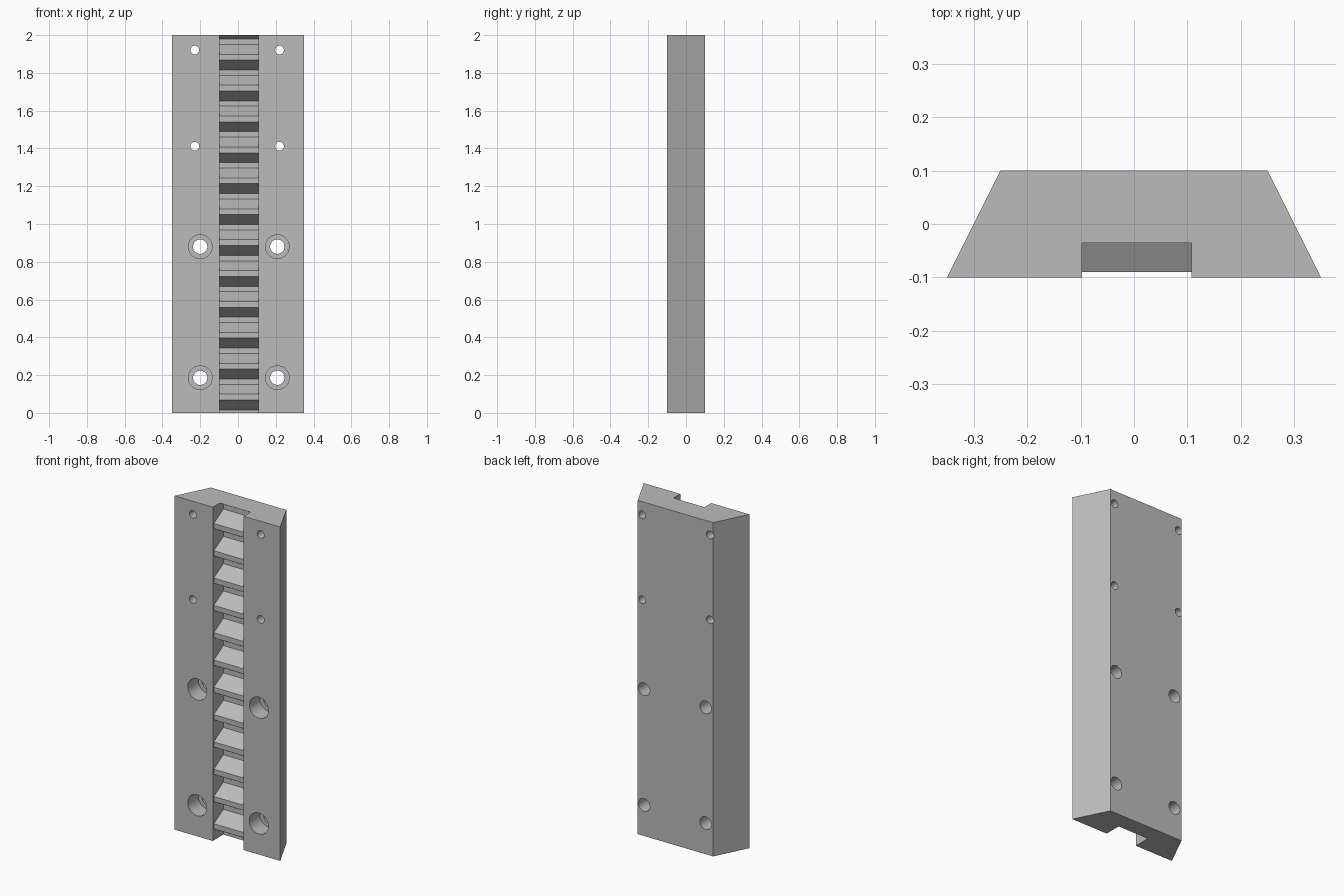
import bpy
import bmesh
import math
from mathutils import Matrix, Vector

cube = bpy.data.objects.get("Cube")
if cube:
    bpy.data.objects.remove(cube, do_unlink=True)

HEIGHT = 2.0
FRONT, BACK = -0.1, 0.1

steel = bpy.data.materials.new("plain grey")
steel.use_nodes = True
grey = (0.5, 0.5, 0.5, 1.0)
steel.diffuse_color = grey
steel.node_tree.nodes["Principled BSDF"].inputs["Base Color"].default_value = grey


def make_object(name, bm):
    bmesh.ops.recalc_face_normals(bm, faces=bm.faces)
    mesh = bpy.data.meshes.new(name)
    bm.to_mesh(mesh)
    bm.free()
    mesh.materials.append(steel)
    obj = bpy.data.objects.new(name, mesh)
    bpy.context.collection.objects.link(obj)
    return obj


def prism(name, points, sweep):
    """Extrude a closed outline along a vector."""
    bm = bmesh.new()
    face = bm.faces.new([bm.verts.new(p) for p in points])
    out = bmesh.ops.extrude_face_region(bm, geom=[face], use_keep_orig=True)
    moved = [v for v in out["geom"] if isinstance(v, bmesh.types.BMVert)]
    bmesh.ops.translate(bm, verts=moved, vec=Vector(sweep))
    return make_object(name, bm)


def lathe_cutter(name, x, z, profile, sides=40):
    """Spin a (radius, y) profile about a front-to-back axis."""
    bm = bmesh.new()
    rings = []
    for radius, y in profile:
        ring = [bm.verts.new((x + radius * math.cos(2 * math.pi * i / sides), y,
                              z + radius * math.sin(2 * math.pi * i / sides)))
                for i in range(sides)]
        rings.append(ring)
    for a, b in zip(rings, rings[1:]):
        for i in range(sides):
            j = (i + 1) % sides
            bm.faces.new((a[i], a[j], b[j], b[i]))
    bm.faces.new(rings[0])
    bm.faces.new(rings[-1])
    return make_object(name, bm)


def cut(target, cutter):
    cutter.hide_render = True
    mod = target.modifiers.new("cut", "BOOLEAN")
    mod.operation = "DIFFERENCE"
    mod.solver = "EXACT"
    mod.object = cutter
    bpy.context.view_layer.objects.active = target
    bpy.ops.object.modifier_apply(modifier=mod.name)
    bpy.data.objects.remove(cutter, do_unlink=True)


# Dovetail-shaped bar
bar = prism("rack_bar",
            [(-0.35, FRONT, 0), (0.35, FRONT, 0), (0.25, BACK, 0), (-0.25, BACK, 0)],
            (0, 0, HEIGHT))

# Toothed channel: the cutter's back outline follows the rack teeth
SLOT_LEFT, SLOT_RIGHT = 0.108, -0.097
PITCH, FLANK, TIP = 0.1636, 0.052, 0.031
ROOT_Y, TIP_Y = 0.0, -0.09
first = 0.016
outline = [(-0.2, -0.1), (ROOT_Y, -0.1)]
for n in range(13):
    z = first + n * PITCH
    outline += [(ROOT_Y, z), (TIP_Y, z + FLANK),
                (TIP_Y, z + FLANK + TIP), (ROOT_Y, z + 2 * FLANK + TIP)]
outline += [(-0.2, outline[-1][1])]
cut(bar, prism("channel_cutter", [(SLOT_RIGHT, y, z) for y, z in outline],
               (SLOT_LEFT - SLOT_RIGHT, 0, 0)))

# Small dowel holes, straight through
for z in (1.412, 1.921):
    for x in (-0.229, 0.22):
        cut(bar, lathe_cutter("dowel_cutter", x, z, [(0.023, -0.2), (0.023, 0.2)]))

# Counterbored screw holes
SEAT_Y = 0.0
for z in (0.186, 0.88):
    for x in (-0.2, 0.208):
        cut(bar, lathe_cutter("screw_cutter", x, z,
                              [(0.063, -0.2), (0.063, SEAT_Y), (0.038, SEAT_Y), (0.038, 0.2)]))

# Smooth bores, crisp edges elsewhere
bpy.ops.object.select_all(action="DESELECT")
bar.select_set(True)
bpy.context.view_layer.objects.active = bar
bpy.ops.object.shade_smooth_by_angle(angle=math.radians(25))
